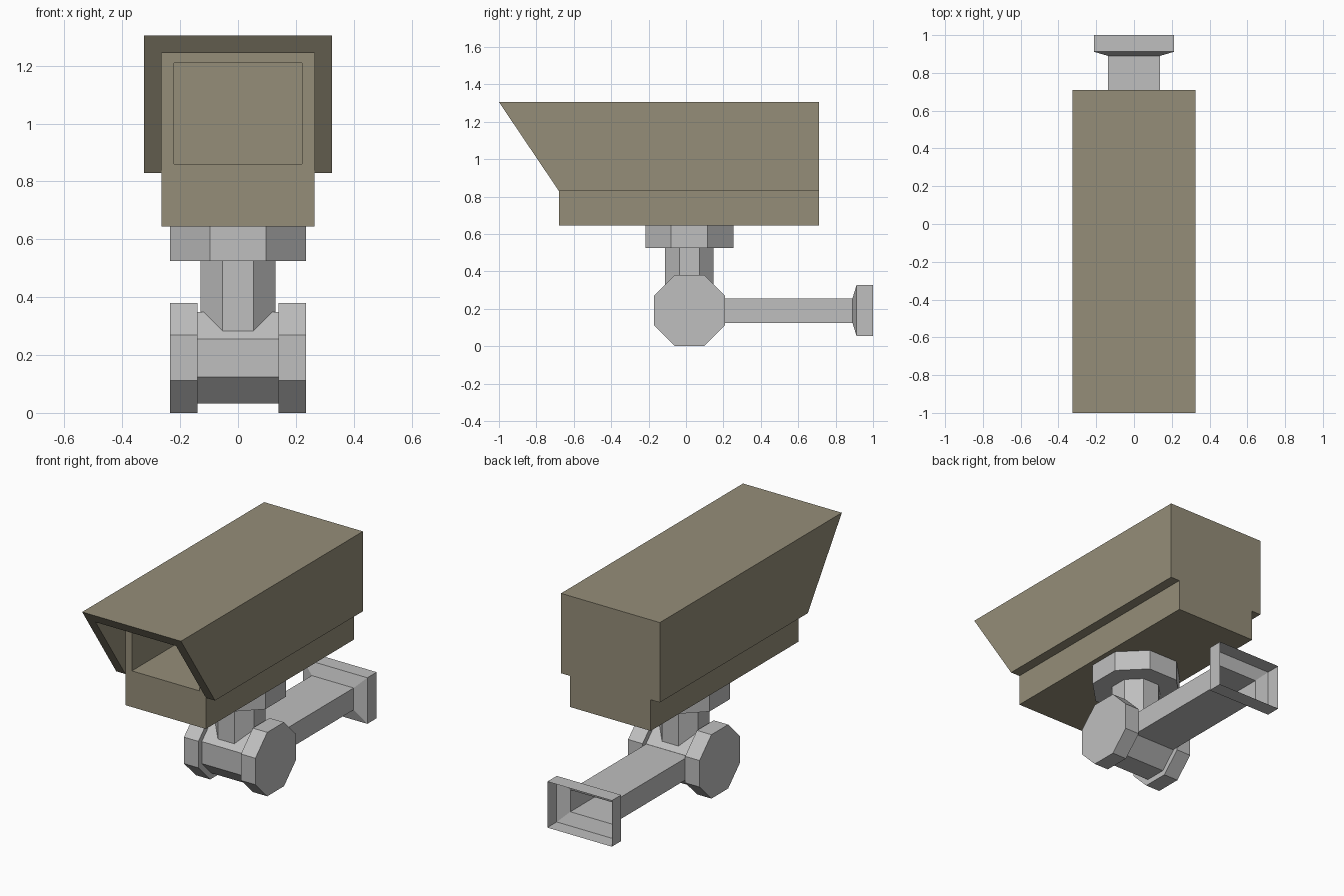
import bpy, bmesh
from math import cos, sin, pi
from mathutils import Matrix, Vector

if "Cube" in bpy.data.objects:
    bpy.data.objects.remove(bpy.data.objects["Cube"], do_unlink=True)


def material(name, rgb):
    m = bpy.data.materials.new(name)
    m.use_nodes = True
    m.diffuse_color = (*rgb, 1)
    m.node_tree.nodes["Principled BSDF"].inputs["Base Color"].default_value = (*rgb, 1)
    return m


olive = material("olive housing paint", (0.30, 0.27, 0.19))
grey = material("light grey metal", (0.52, 0.52, 0.52))


def finish(bm, name, mat):
    me = bpy.data.meshes.new(name)
    bm.to_mesh(me)
    bm.free()
    ob = bpy.data.objects.new(name, me)
    me.materials.append(mat)
    bpy.context.collection.objects.link(ob)
    return ob


def loft(bm, rings):
    """Bridge consecutive rings of equal length with quads."""
    for a, b in zip(rings, rings[1:]):
        n = len(a)
        for i in range(n):
            bm.faces.new((a[i], a[(i + 1) % n], b[(i + 1) % n], b[i]))


def rect(bm, x, z0, z1, y):
    return [bm.verts.new((u, y, v)) for u, v in ((-x, z0), (x, z0), (x, z1), (-x, z1))]


def octagon(name, apothem, length, centre, along_x=False):
    bm = bmesh.new()
    r = apothem / cos(pi / 8)
    rot = Matrix.Rotation(pi / 2, 4, "Y") if along_x else Matrix()
    rings = [[bm.verts.new(rot @ Vector((r * cos((i + .5) * pi / 4), r * sin((i + .5) * pi / 4), h)) + Vector(centre))
              for i in range(8)] for h in (-length / 2, length / 2)]
    loft(bm, rings)
    bm.faces.new(rings[0][::-1])
    bm.faces.new(rings[1])
    return finish(bm, name, grey)


# Housing with a sloping hood and a recessed window
FRONT, BACK, STEP, TOP = -0.68, 0.71, 0.83, 1.305


def slope(z):
    return FRONT - 0.32 * max(0, z - STEP) / (TOP - STEP)


bm = bmesh.new()
inner, outer, low, ceiling = 0.265, 0.325, 0.645, 1.245
half = [(inner, low), (inner, STEP), (outer, STEP), (outer, TOP)]
profile = half + [(-x, z) for x, z in reversed(half)]
front = [bm.verts.new((x, slope(z), z)) for x, z in profile]
back = [bm.verts.new((x, BACK, z)) for x, z in profile]
loft(bm, [front, back])
bm.faces.new(back)

# Hood rim and the inside of the overhang
rim_l, rim_r = [bm.verts.new((x, slope(ceiling), ceiling)) for x in (inner, -inner)]
bm.faces.new((front[1], front[2], front[3], rim_l))
bm.faces.new((rim_l, front[3], front[4], rim_r))
bm.faces.new((rim_r, front[4], front[5], front[6]))
panel = [front[7], front[0], bm.verts.new((inner, FRONT, ceiling)), bm.verts.new((-inner, FRONT, ceiling))]
bm.faces.new((front[1], rim_l, panel[2]))
bm.faces.new((front[6], panel[3], rim_r))
bm.faces.new((rim_l, rim_r, panel[3], panel[2]))

# Front panel and deep window recess
window = rect(bm, 0.222, 0.86, 1.21, FRONT)
recess = rect(bm, 0.222, 0.86, 1.21, 0.60)
loft(bm, [panel, window, recess])
bm.faces.new(recess)
bmesh.ops.recalc_face_normals(bm, faces=bm.faces)
finish(bm, "camera_housing", olive)

# Pivot: collar and neck under the housing, axle with end caps
PY, PZ = 0.018, 0.19
octagon("mount_collar", 0.235, 0.12, (0, PY, 0.585))
octagon("mount_neck", 0.13, 0.335, (0, PY, 0.3575))
octagon("pivot_axle", 0.158, 0.30, (0, PY, PZ), True)
for side, x in (("left", 0.1875), ("right", -0.1875)):
    octagon(side + "_axle_cap", 0.19, 0.095, (x, PY, PZ), True)

# Hollow wall arm flaring into an open flange
bm = bmesh.new()
loft(bm, [rect(bm, x, PZ - h, PZ + h, y) for x, h, y in
          ((0.138, 0.065, 0.15), (0.138, 0.065, 0.89), (0.212, 0.137, 0.912), (0.212, 0.137, 1.0))])
finish(bm, "wall_arm", grey)
